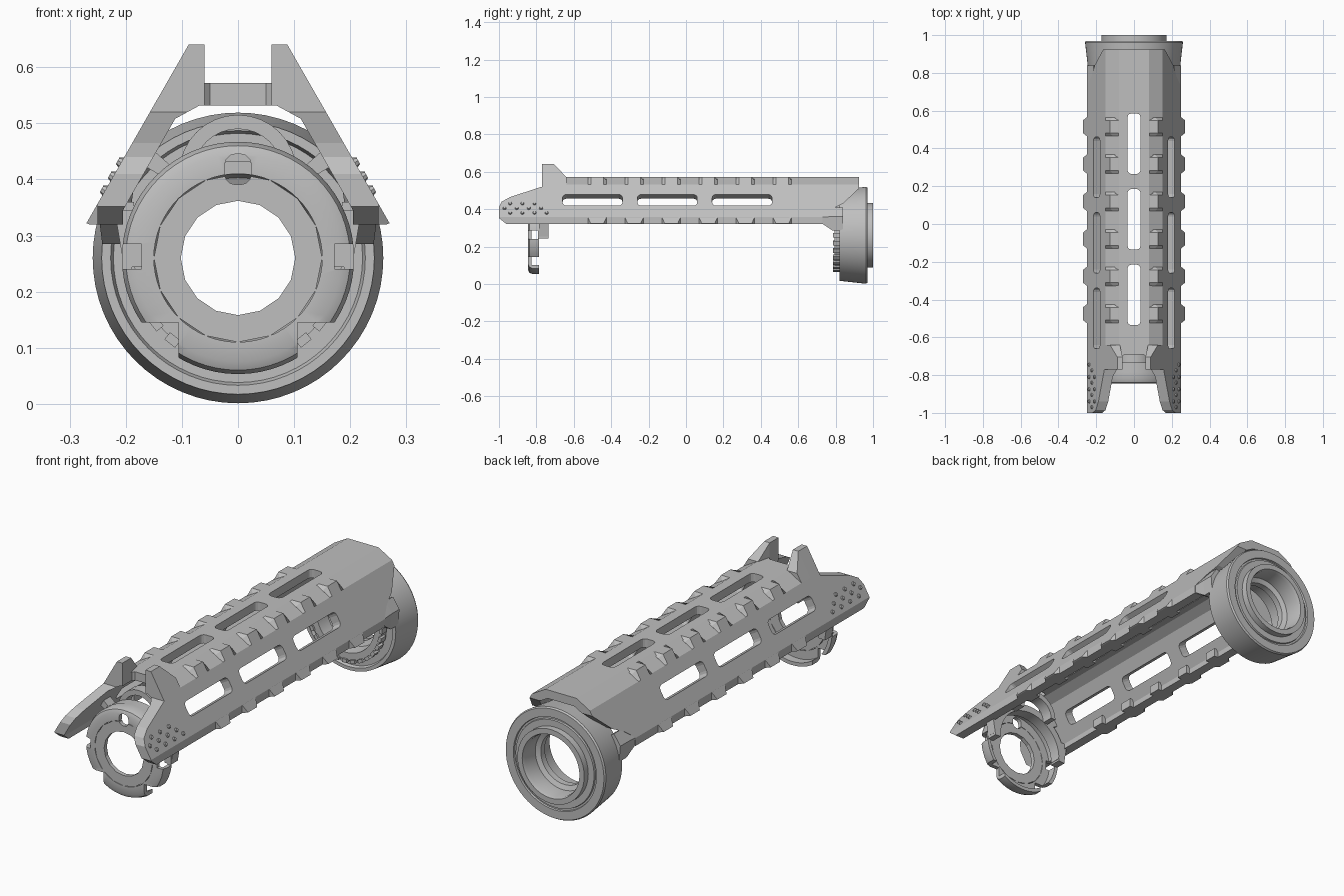
import bpy, bmesh, math
from mathutils import Vector, Matrix

if "Cube" in bpy.data.objects:
    bpy.data.objects.remove(bpy.data.objects["Cube"])

GREY = (0.52, 0.52, 0.52, 1)
mat = bpy.data.materials.new("Matte grey")
mat.use_nodes = True
mat.diffuse_color = GREY
mat.node_tree.nodes["Principled BSDF"].inputs["Base Color"].default_value = GREY
AXIS_Z = 0.26


def finish(name, bm, cutter=False):
    bmesh.ops.remove_doubles(bm, verts=bm.verts, dist=1e-5)
    bmesh.ops.recalc_face_normals(bm, faces=bm.faces)
    mesh = bpy.data.meshes.new(name)
    bm.to_mesh(mesh)
    bm.free()
    ob = bpy.data.objects.new(name, mesh)
    bpy.context.collection.objects.link(ob)
    mesh.materials.append(mat)
    if cutter:
        ob.hide_render = True
        ob.hide_set(True)
        ob.display_type = 'WIRE'
    return ob


def loft(bm, rings, closed=False):
    """Skin matching rings of points; cap the ends unless closed."""
    vs = [[bm.verts.new(p) for p in r] for r in rings]
    n = len(vs[0])
    pairs = list(zip(vs, vs[1:])) + ([(vs[-1], vs[0])] if closed else [])
    for a, b in pairs:
        for i in range(n):
            j = (i + 1) % n
            bm.faces.new((a[i], a[j], b[j], b[i]))
    if not closed:
        bm.faces.new(vs[0])
        bm.faces.new(vs[-1])


def section(pts, y, sx=1):
    return [(x * sx, y, z) for x, z in pts]


def box(bm, x0, x1, y0, y1, z0, z1):
    loft(bm, [section([(x0, z0), (x1, z0), (x1, z1), (x0, z1)], y) for y in (y0, y1)])


def lathe(name, profile, segs=64, start=0, sweep=360, smooth=True):
    """Turn an (r, y) profile about the bore axis."""
    bm = bmesh.new()
    full = sweep == 360
    rings = []
    for i in range(segs if full else segs + 1):
        a = math.radians(start + sweep * i / segs)
        rings.append([(r * math.cos(a), y, AXIS_Z + r * math.sin(a)) for r, y in profile])
    loft(bm, rings, closed=full)
    ob = finish(name, bm)
    if smooth:
        shade(ob)
    return ob


def shade(ob):
    bpy.ops.object.select_all(action='DESELECT')
    ob.select_set(True)
    bpy.context.view_layer.objects.active = ob
    bpy.ops.object.shade_smooth_by_angle(angle=math.radians(30))


def cut(ob, cutter):
    m = ob.modifiers.new(cutter.name, 'BOOLEAN')
    m.object = cutter
    m.operation = 'DIFFERENCE'
    m.solver = 'EXACT'


def slot(bm, mtx, length, width, depth=0.12):
    """Rounded slot: long axis y, cutting along local z."""
    r, pts = 0.02, []
    for cx, cy, a0 in ((1, 1, 0), (-1, 1, 90), (-1, -1, 180), (1, -1, 270)):
        for k in range(4):
            a = math.radians(a0 + k * 30)
            pts.append((cx * (width / 2 - r) + r * math.cos(a),
                        cy * (length / 2 - r) + r * math.sin(a)))
    loft(bm, [[mtx @ Vector((x, y, z)) for x, y in pts] for z in (-depth / 2, depth / 2)])


# Shell: faceted open-bottom channel
half = [(0.08, 0.572), (0.15, 0.532), (0.25, 0.357), (0.25, 0.32),
        (0.205, 0.32), (0.205, 0.345), (0.112, 0.508), (0.068, 0.532)]
outer, inner = half[:4], half[4:]
profile = (outer + inner + [(-x, z) for x, z in reversed(inner)]
           + [(-x, z) for x, z in reversed(outer)])
bm = bmesh.new()
loft(bm, [section(profile, y) for y in (-1, 0.925)])
shell = finish("handguard_shell", bm)

# End trims, seen from the side as (y, z) outlines
trims = {
    "front_trim": [(-1.1, 0.7), (-0.77, 0.7), (-0.77, 0.52), (-0.94, 0.465),
                   (-0.985, 0.44), (-1, 0.41), (-1.1, 0.41)],
    "rear_trim": [(0.73, 0.2), (0.73, 0.36), (0.78, 0.40), (0.84, 0.43),
                  (0.925, 0.51), (1.1, 0.51), (1.1, 0.2)],
    "nose_trim": [(-1.1, 0.2), (-0.985, 0.3), (-0.96, 0.32), (-1.01, 0.36), (-1.1, 0.36)],
}
for name, pts in trims.items():
    bm = bmesh.new()
    loft(bm, [[(x, y, z) for y, z in pts] for x in (-0.5, 0.5)])
    cut(shell, finish(name, bm, True))

# Front opening between the horns
bm = bmesh.new()
loft(bm, [[(x, y, z) for x, y in ((-0.06, -0.9), (0.06, -0.9), (0.06, -0.7),
                                  (0.05, -0.69), (-0.05, -0.69), (-0.06, -0.7))]
          for z in (0.4, 0.7)])
cut(shell, finish("front_opening_cutter", bm, True))

# Slots on the top and both sides
bm = bmesh.new()
for i in range(3):
    slot(bm, Matrix.Translation((0, -0.375 + 0.4 * i, 0.55)), 0.32, 0.068)
    for s in (-1, 1):
        slot(bm, Matrix.Translation((s * 0.178, -0.5 + 0.4 * i, 0.437))
             @ Matrix.Rotation(s * math.radians(60), 4, 'Y'), 0.32, 0.069)
cut(shell, finish("slot_cutters", bm, True))

# Raised corner lugs along the top and bottom edges
bm = bmesh.new()
top_full = [(0.08, 0.5715), (0.127, 0.572), (0.15, 0.532), (0.11, 0.54)]
top_flat = [(0.08, 0.5715), (0.112, 0.554), (0.15, 0.532), (0.11, 0.54)]
low_full = [(0.245, 0.365), (0.27, 0.322), (0.265, 0.32), (0.245, 0.32)]
low_flat = [(0.245, 0.365), (0.25, 0.357), (0.25, 0.32), (0.245, 0.32)]
for i in range(6):
    y = -0.475 + 0.198 * i
    for s in (-1, 1):
        for full, flat in ((top_full, top_flat), (low_full, low_flat)):
            loft(bm, [section(p, y + d, s) for p, d in
                      ((flat, -0.05), (full, -0.034), (full, 0.034), (flat, 0.05))])
        # inner rib behind each lug
        loft(bm, [section([(0.185, 0.32), (0.21, 0.32), (0.21, 0.36), (0.185, 0.36)],
                          y + d, s) for d in (-0.03, 0.03)])
finish("edge_lugs", bm)

# Horns at the front of the top face
bm = bmesh.new()
horn = [(0.06, 0.532), (0.06, 0.64), (0.088, 0.64), (0.15, 0.532)]
low = [(0.06, 0.532), (0.075, 0.5715), (0.127, 0.5715), (0.15, 0.532)]
for s in (-1, 1):
    loft(bm, [section(p, y, s) for p, y in ((horn, -0.77), (horn, -0.705), (low, -0.64))])
finish("front_horns", bm)

# Grip studs on the nose cheeks
bm = bmesh.new()
for row, (z, y0, count) in enumerate(((0.43, -0.94, 3), (0.405, -0.97, 4), (0.38, -0.94, 4))):
    for k in range(count):
        for s in (-1, 1):
            x = 0.127 + (0.572 - z) / 1.75
            m = (Matrix.Translation((s * x, y0 + 0.065 * k, z))
                 @ Matrix.Rotation(s * math.radians(60), 4, 'Y'))
            bmesh.ops.create_cone(bm, cap_ends=True, segments=8, radius1=0.013,
                                  radius2=0.007, depth=0.014, matrix=m)
finish("grip_studs", bm)

# Front cap: pressed cup with a faceted bore and notches
cap = lathe("front_cap", [(0.15, -0.845), (0.185, -0.845), (0.2, -0.838), (0.207, -0.82),
                          (0.207, -0.785), (0.19, -0.785), (0.19, -0.825), (0.15, -0.825)])
face = lathe("front_cap_face", [(0.102, -0.845), (0.15, -0.845), (0.15, -0.825),
                                (0.102, -0.825)], 16, smooth=False)
bm = bmesh.new()
for s in (-1, 1):
    box(bm, s * 0.106, s * 0.3, -0.9, -0.7, 0, 0.145)
    box(bm, s * 0.172, s * 0.3, -0.9, -0.79, 0.24, 0.285)
slot(bm, Matrix.Translation((0, -0.83, 0.418)) @ Matrix.Rotation(math.radians(90), 4, 'X'),
     0.055, 0.048)
notches = finish("cap_notch_cutters", bm, True)
cut(cap, notches)
cut(face, notches)

# Hanger joining the cap to the shell
lathe("cap_hanger", [(0.172, -0.79), (0.205, -0.79), (0.205, -0.735), (0.172, -0.735)],
      32, -5, 190)
bm = bmesh.new()
for s in (-1, 1):
    loft(bm, [section([(0.115, 0.42), (0.135, 0.405), (0.185, 0.435), (0.16, 0.46)], y, s)
              for y in (-0.785, -0.735)])
    loft(bm, [section([(0.17, 0.255), (0.205, 0.255), (0.22, 0.345), (0.18, 0.345)], y, s)
              for y in (-0.785, -0.735)])
finish("hanger_struts", bm)

# Arched bridge under the front of the top wall
bm = bmesh.new()
arch = [(r * math.cos(math.pi * k / 16), 0.41 + r * math.sin(math.pi * k / 16))
        for r, ks in ((0.105, range(17)), (0.08, range(16, -1, -1))) for k in ks]
loft(bm, [section(arch, y) for y in (-0.735, -0.68)])
shade(finish("front_bridge", bm))

# Rear collar: tapered sleeve with rear lip and stepped bore
lathe("rear_collar", [(0.243, 0.82), (0.259, 0.962), (0.254, 0.97), (0.215, 0.97),
                      (0.213, 0.962), (0.205, 0.962), (0.203, 0.97), (0.173, 0.97),
                      (0.173, 1.0), (0.148, 1.0), (0.143, 0.985), (0.143, 0.91),
                      (0.122, 0.9), (0.122, 0.87), (0.143, 0.86), (0.15, 0.795),
                      (0.185, 0.795), (0.185, 0.835), (0.222, 0.835), (0.227, 0.82)])

# Castle teeth on the front of the collar
bm = bmesh.new()
for k in range(28):
    a = 2 * math.pi * k / 28
    m = (Matrix.Translation((0, 0.803, AXIS_Z)) @ Matrix.Rotation(a, 4, 'Y')
         @ Matrix.Translation((0.187, 0, 0)) @ Matrix.Diagonal((0.016, 0.034, 0.024, 1)))
    bmesh.ops.create_cube(bm, size=1, matrix=m)
finish("collar_teeth", bm)

# Clamp ears between the shell and the collar
bm = bmesh.new()
ear = [(0.2, 0.285), (0.242, 0.285), (0.248, 0.36), (0.215, 0.41), (0.185, 0.39)]
tip = [(0.205, 0.325), (0.247, 0.325), (0.249, 0.358), (0.23, 0.385), (0.2, 0.37)]
for s in (-1, 1):
    loft(bm, [section(p, y, s) for p, y in ((tip, 0.725), (ear, 0.785), (ear, 0.84))])
finish("clamp_ears", bm)
